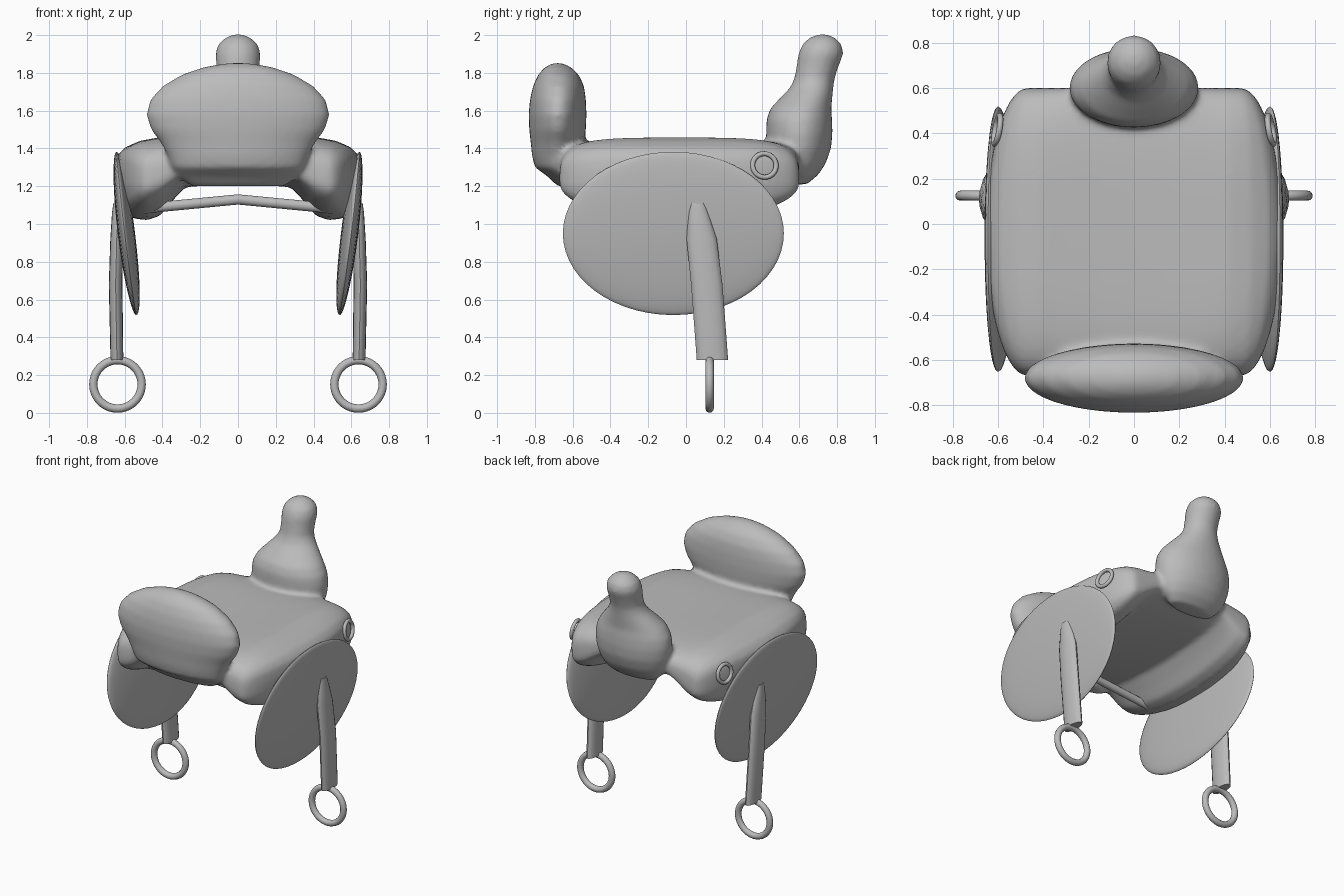
import bpy, bmesh, math
from mathutils import Matrix, Vector

if "Cube" in bpy.data.objects:
    bpy.data.objects.remove(bpy.data.objects["Cube"])

grey = bpy.data.materials.new("plain grey")
grey.diffuse_color = (0.5, 0.5, 0.5, 1)
grey.use_nodes = True
grey.node_tree.nodes["Principled BSDF"].inputs["Base Color"].default_value = grey.diffuse_color


def finish(name, bm, mirror=False):
    bmesh.ops.recalc_face_normals(bm, faces=bm.faces)
    me = bpy.data.meshes.new(name)
    bm.to_mesh(me)
    bm.free()
    ob = bpy.data.objects.new(name, me)
    bpy.context.collection.objects.link(ob)
    me.materials.append(grey)
    bpy.context.view_layer.objects.active = ob
    ob.select_set(True)
    bpy.ops.object.shade_smooth_by_angle(angle=math.radians(40))
    ob.select_set(False)
    if mirror:
        ob.modifiers.new("mirror", 'MIRROR').use_axis[0] = True
    return ob


def loft(bm, rings):
    """Skin a list of equal-length point rings and cap both ends."""
    vs = [[bm.verts.new(p) for p in r] for r in rings]
    n = len(vs[0])
    for a, b in zip(vs, vs[1:]):
        for i in range(n):
            j = (i + 1) % n
            bm.faces.new((a[i], a[j], b[j], b[i]))
    bm.faces.new(vs[0])
    bm.faces.new(vs[-1])


def oval(z, xc, yc, rx, ry, n):
    return [Vector((xc + rx * math.cos(2 * math.pi * i / n),
                    yc + ry * math.sin(2 * math.pi * i / n), z)) for i in range(n)]


def torus(bm, mat, R, r, n=40, m=12):
    """Ring around the local z axis."""
    g = [[bm.verts.new(mat @ Vector(((R + r * math.cos(b)) * math.cos(a),
                                     (R + r * math.cos(b)) * math.sin(a),
                                     r * math.sin(b))))
          for b in (2 * math.pi * j / m for j in range(m))]
         for a in (2 * math.pi * i / n for i in range(n))]
    for i in range(n):
        for j in range(m):
            k, l = (i + 1) % n, (j + 1) % m
            bm.faces.new((g[i][j], g[k][j], g[k][l], g[i][l]))


# saddle body: arched seat with padded bars along both sides
top = [(0, 1.445), (0.15, 1.447), (0.3, 1.453), (0.42, 1.458), (0.52, 1.44),
       (0.6, 1.405), (0.64, 1.36), (0.652, 1.29), (0.65, 1.2)]
under = [(0.62, 1.09), (0.56, 1.03), (0.48, 1.02), (0.41, 1.045), (0.35, 1.12),
         (0.28, 1.195), (0.15, 1.205), (0, 1.21)]
half = top + under
profile = half + [(-x, z) for x, z in half[-2:0:-1]]
body = bmesh.new()
rings = []
steps = 40
for k in range(steps + 1):
    s = math.sin((k / steps - 0.5) * math.pi * 0.985)
    y = -0.035 + 0.635 * s
    t2 = math.sqrt(1 - s * s)
    t4 = (1 - s ** 4) ** 0.25
    ring = []
    for x, z in profile:
        ax = abs(x)
        rx = min(ax, 0.47)
        f = min(max((ax - 0.25) / 0.2, 0), 1)
        rz = 1.31 - 0.1 * f
        ring.append((math.copysign(rx + (ax - rx) * t2, x), y,
                     rz + (z - rz) * (t4 if z > rz else t2)))
    rings.append(ring)
loft(body, rings)

# cantle: broad upright oval rest (z, y centre, x radius, y radius)
cantle = [(1.2, -0.62, 0.25, 0.06), (1.25, -0.64, 0.32, 0.09), (1.3, -0.68, 0.35, 0.12),
          (1.36, -0.685, 0.37, 0.13), (1.43, -0.68, 0.41, 0.142), (1.5, -0.68, 0.462, 0.15),
          (1.58, -0.68, 0.487, 0.153), (1.66, -0.678, 0.465, 0.148), (1.73, -0.675, 0.4, 0.135),
          (1.79, -0.675, 0.3, 0.108), (1.83, -0.678, 0.185, 0.07), (1.852, -0.68, 0.06, 0.025)]
loft(body, [oval(z, 0, y, a, b, 40) for z, y, a, b in cantle])

# pommel and horn: swelling, neck and round knob
horn = [(1.21, 0.58, 0.17, 0.06), (1.26, 0.6, 0.22, 0.1), (1.32, 0.6, 0.255, 0.14),
        (1.4, 0.6, 0.28, 0.168), (1.48, 0.6, 0.287, 0.176), (1.55, 0.6, 0.275, 0.174),
        (1.61, 0.607, 0.24, 0.162), (1.67, 0.638, 0.185, 0.137), (1.72, 0.665, 0.14, 0.115),
        (1.77, 0.68, 0.115, 0.107), (1.84, 0.698, 0.115, 0.112), (1.9, 0.714, 0.12, 0.12),
        (1.95, 0.72, 0.107, 0.105), (1.985, 0.722, 0.07, 0.07), (2.004, 0.723, 0.025, 0.025)]
loft(body, [oval(z, 0, y, a, b, 32) for z, y, a, b in horn])
saddle = finish("saddle_body", body)
rm = saddle.modifiers.new("blend", 'REMESH')
rm.mode = 'VOXEL'
rm.voxel_size = 0.016
rm.use_smooth_shade = True
sm = saddle.modifiers.new("soften", 'SMOOTH')
sm.factor = 0.5
sm.iterations = 8

# side fenders: thin oval flaps leaning inwards at the bottom
bm = bmesh.new()
bmesh.ops.create_uvsphere(bm, u_segments=56, v_segments=24, radius=1)
for v in bm.verts:
    a, b, w = v.co
    mid = 0.6 + 0.052 * b - 0.008 * b * b
    v.co = (mid + w * (0.037 if w > 0 else 0.055), -0.067 + 0.585 * a, 0.95 + 0.432 * b)
finish("fender", bm, True)

# stirrup straps
bm = bmesh.new()
strap = [(1.11, 0.638, 0.06, 0.022, 0.04), (1.06, 0.64, 0.065, 0.027, 0.052),
         (0.92, 0.642, 0.083, 0.034, 0.08), (0.68, 0.648, 0.11, 0.036, 0.083),
         (0.28, 0.641, 0.14, 0.034, 0.083)]
loft(bm, [oval(z, x, y, a, b, 16) for z, x, y, a, b in strap])
finish("stirrup_strap", bm, True)

# stirrup rings
bm = bmesh.new()
torus(bm, Matrix.Translation((0.638, 0.125, 0.151)) @ Matrix.Rotation(math.pi / 2, 4, 'X'),
      0.128, 0.022)
finish("stirrup_ring", bm, True)

# small tie rings beside the pommel
bm = bmesh.new()
torus(bm, Matrix.Translation((0.603, 0.415, 1.31)) @ Matrix.Rotation(math.radians(10), 4, 'Z')
      @ Matrix.Rotation(math.radians(82), 4, 'Y'), 0.063, 0.013)
finish("tie_ring", bm, True)

# girth strap between the bars
bm = bmesh.new()
loft(bm, [[(x, y, z + dz) for _, y, dz in
           [(0, -0.4 + 0.025 * math.cos(a), 0.027 * math.sin(a))
            for a in (2 * math.pi * i / 12 for i in range(12))]]
          for x, z in [(-0.5, 1.082), (0, 1.13), (0.5, 1.082)]])
finish("girth_strap", bm)
